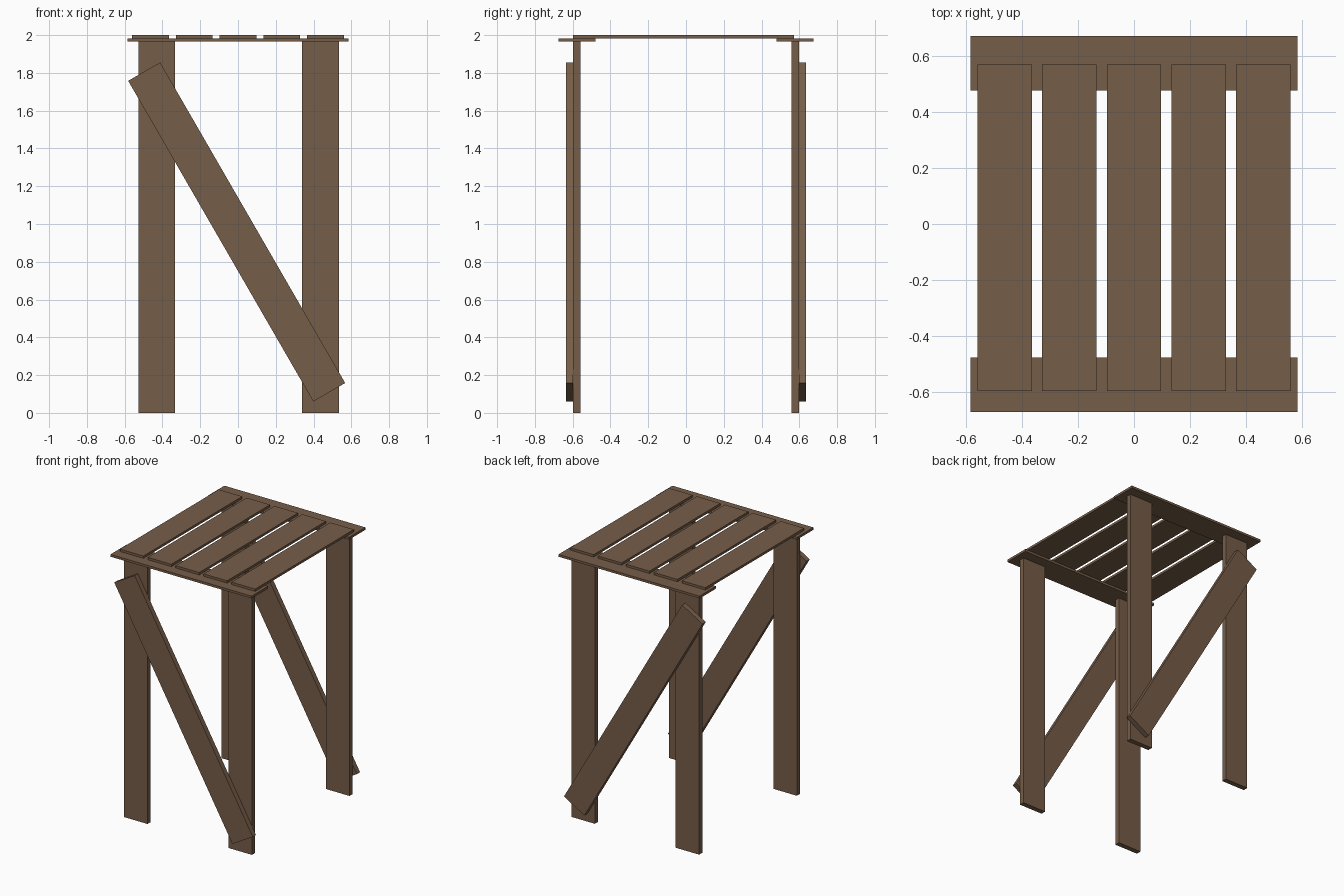
import bpy
import math

if "Cube" in bpy.data.objects:
    bpy.data.objects.remove(bpy.data.objects["Cube"])

wood = bpy.data.materials.new("brown wood")
wood.diffuse_color = (0.180, 0.110, 0.066, 1)
wood.use_nodes = True
wood.node_tree.nodes["Principled BSDF"].inputs["Base Color"].default_value = wood.diffuse_color


def plank(name, size, centre, tilt=0.0):
    """Flat board, optionally tilted about the y axis."""
    bpy.ops.mesh.primitive_cube_add(size=1, location=centre)
    ob = bpy.context.object
    ob.name = name
    for v in ob.data.vertices:
        v.co = [c * s for c, s in zip(v.co, size)]
    ob.rotation_euler.y = tilt
    ob.data.materials.append(wood)
    return ob


W = 0.195        # plank width
T = 0.038        # leg and brace thickness
TOP = 0.0175     # tabletop board thickness

# tabletop slats, running front to back
for i in range(5):
    plank(f"top_slat_{i + 1}", (W, 1.17, TOP),
          ((i - 2) * 0.2315, -0.0135, 2 - TOP / 2))

for side, s in (("front", -1), ("back", 1)):
    # cross rail under the slats
    plank(f"{side}_rail", (1.17, W, TOP), (0, s * 0.5765, 2 - TOP * 1.5))
    # legs
    for hand, x in (("left", -0.43), ("right", 0.436)):
        plank(f"{side}_{hand}_leg", (W, T, 2 - 2 * TOP),
              (x, s * 0.578, 1 - TOP))
    # diagonal brace on the outer face of the legs
    plank(f"{side}_brace", (W, T, 1.96), (-0.007, s * (0.578 + T), 0.958),
          -math.radians(30))
